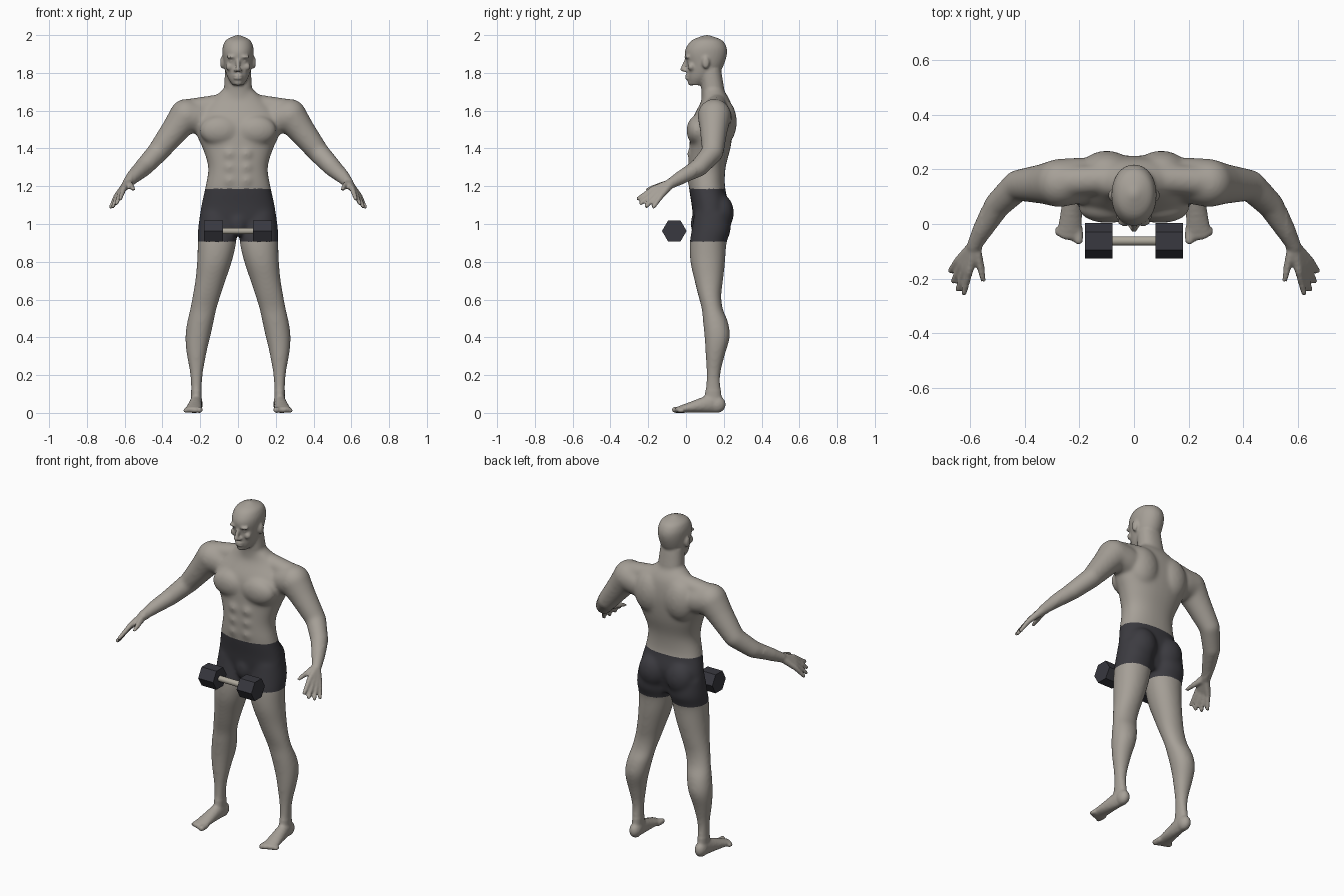
import bpy, bmesh, math
from mathutils import Matrix, Vector

cube = bpy.data.objects.get("Cube")
if cube:
    bpy.data.objects.remove(cube)


def material(name, *rgb):
    made = bpy.data.materials.new(name)
    made.use_nodes = True
    made.diffuse_color = (*rgb, 1)
    shader = made.node_tree.nodes["Principled BSDF"]
    shader.inputs["Base Color"].default_value = made.diffuse_color
    return made


skin = material("skin", .38, .35, .31)
cloth = material("dark cloth", .045, .044, .052)
iron = material("dark iron", .04, .04, .05)
grip = material("pale grip", .42, .39, .33)

# The left half and the middle are modelled; a mirror modifier adds the right half
bm = bmesh.new()


def ball(center, *radii):
    """Sphere, or an ellipsoid when three radii are given."""
    size = radii if len(radii) == 3 else radii * 3
    matrix = Matrix.LocRotScale(Vector(center), None, Vector(size))
    bmesh.ops.create_uvsphere(bm, u_segments=16, v_segments=10, radius=1, matrix=matrix)


def limb(joints, radii):
    """Tapered round limb: a ball at each joint and a cone between joints."""
    joints = [Vector(joint) for joint in joints]
    for joint, radius in zip(joints, radii):
        ball(joint, radius)
    for start, end, thick, thin in zip(joints, joints[1:], radii, radii[1:]):
        along = end - start
        matrix = Matrix.LocRotScale((start + end) / 2, along.to_track_quat("Z", "Y"), None)
        bmesh.ops.create_cone(bm, cap_ends=True, segments=16, radius1=thick, radius2=thin,
                              depth=along.length, matrix=matrix)


def smooth_rows(rows, steps=4):
    """Round off the change from one section to the next."""
    rows = [Vector(row) for row in rows]
    rows = [rows[0], *rows, rows[-1]]
    for before, a, b, after in zip(rows, rows[1:], rows[2:], rows[3:]):
        out, back = a + (b - before) / 6, b - (after - a) / 6
        for i in range(steps):
            t = i / steps
            early, middle, late = a.lerp(out, t), out.lerp(back, t), back.lerp(b, t)
            yield early.lerp(middle, t).lerp(middle.lerp(late, t), t)
    yield rows[-1]


def loft(rows, center=lambda z: 0, squareness=.88, count=32):
    """Closed upright form from (height, half width, front, back) sections."""
    def soften(value):
        return math.copysign(abs(value) ** squareness, value)

    rings = []
    for z, wide, front, back in smooth_rows(rows):
        ring = []
        for k in range(count):
            angle = math.tau * k / count
            x = center(z) + wide * soften(math.cos(angle))
            y = (front + back) / 2 + (back - front) / 2 * soften(math.sin(angle))
            ring.append(bm.verts.new((x, y, z)))
        rings.append(ring)
    for low, high in zip(rings, rings[1:]):
        for k in range(count):
            bm.faces.new((low[k - 1], low[k], high[k], high[k - 1]))
    bm.faces.new(rings[0])
    bm.faces.new(rings[-1])


# Torso and neck
loft([(.94, .16, .06, .19), (1.02, .2, .04, .21), (1.1, .194, .03, .225), (1.2, .172, .015, .206),
      (1.3, .158, .013, .21), (1.4, .187, .018, .235), (1.48, .222, .022, .247),
      (1.56, .224, .035, .25), (1.65, .15, .08, .235), (1.72, .07, .09, .19)])
loft([(1.62, .09, .08, .22), (1.7, .076, .082, .205), (1.82, .068, .07, .185)])

# Chest, shoulder blade, buttock, groin and belly muscles
ball((.095, .058, 1.495), .11, .056, .08)
ball((.1, .195, 1.54), .1, .075, .125)
ball((.092, .18, 1.06), .088, .075, .1)
ball((0, .06, 1), .05, .036, .07)
for row in range(3):
    ball((.042, .027, 1.23 + .07 * row), .036, .021, .034)

# Skull and jaw
loft([(1.735, .028, .018, .09), (1.77, .052, .009, .14), (1.81, .067, .006, .182),
      (1.85, .076, .004, .203), (1.9, .082, -.007, .217), (1.94, .08, .004, .213),
      (1.975, .062, .035, .187), (2, .01, .1, .12)], squareness=.95)

# Nose, nostrils, lips and chin
limb([(0, 0, 1.868), (0, -.018, 1.818)], [.009, .013])
ball((.013, -.006, 1.813), .01)
for lip in (1.786, 1.771):
    ball((0, .007, lip), .025, .013, .007)
ball((0, .026, 1.75), .024, .018, .018)

# Brow, eye, cheek and ear
ball((.033, .008, 1.884), .03, .017, .009)
ball((.033, .018, 1.862), .016, .012, .009)
ball((.046, .028, 1.832), .02)
ball((.083, .105, 1.855), .012, .02, .034)

# Shoulder slope and arm
shoulder = Vector((.275, .15, 1.573))
elbow = Vector((.425, .142, 1.38))
wrist = Vector((.585, -.08, 1.215))
limb([(0, .17, 1.652), (.27, .155, 1.602)], [.05, .06])
limb([(.2, .16, 1.56), shoulder, shoulder.lerp(elbow, .4), elbow, (.5, .07, 1.3), (.553, -.02, 1.25), wrist],
     [.085, .09, .074, .058, .05, .038, .028])

# Hand: the fingers fan out from first to last, the middle two being longer
first_knuckle, last_knuckle = Vector((.604, -.172, 1.188)), Vector((.644, -.133, 1.147))
first_tip, last_tip = Vector((.623, -.252, 1.135)), Vector((.673, -.172, 1.09))
for finger in range(4):
    knuckle = first_knuckle.lerp(last_knuckle, finger / 3)
    reach = 1.2 if finger in (1, 2) else 1
    tip = knuckle.lerp(first_tip.lerp(last_tip, finger / 3), reach)
    limb([wrist, knuckle, tip], [.024, .015, .011])
limb([wrist, (.563, -.145, 1.2), (.55, -.207, 1.183)], [.024, .017, .012])


def leg_center(z):
    """The leg slants outward from hip to knee, then drops straight."""
    t = min(max((.95 - z) / .65, 0), 1)
    return .11 + .11 * t * t * (3 - 2 * t)


# Leg
loft([(1.06, .09, .045, .23), (.97, .102, .03, .237), (.9, .102, .02, .215), (.8, .092, .023, .207),
      (.7, .08, .045, .196), (.62, .074, .065, .187), (.55, .07, .083, .195), (.48, .07, .09, .223),
      (.4, .066, .098, .232), (.3, .05, .104, .204), (.2, .033, .108, .182), (.1, .028, .1, .187),
      (.03, .03, .08, .195)], leg_center, squareness=.95)

# Foot: heel, then a sole that widens and flattens toward the toes
ball((.22, .165, .045), .034, .046, .045)
slices = 10
for i in range(slices + 1):
    t = i / slices
    thick = .054 - .036 * t
    ball((.22 + .016 * t, .15 - .18 * t, thick), .032 + .015 * t, .03, thick)
for toe in range(5):
    size = .0125 if toe else .0165
    x = .203 + .0185 * toe
    limb([(x, -.02, size), (x, -.06 + .007 * toe, size)], [size, size])

# Fuse all masses into one body
bmesh.ops.recalc_face_normals(bm, faces=bm.faces)
masses = bpy.data.meshes.new("masses")
bm.to_mesh(masses)
bm.free()
body = bpy.data.objects.new("body_with_shorts", masses)
bpy.context.collection.objects.link(body)
body.modifiers.new("mirror", "MIRROR").use_mirror_merge = False
fuse = body.modifiers.new("fuse", "REMESH")
fuse.mode = "VOXEL"
fuse.voxel_size = .007
bpy.context.view_layer.update()
graph = bpy.context.evaluated_depsgraph_get()
mesh = bpy.data.meshes.new_from_object(body.evaluated_get(graph))
body.modifiers.clear()
body.data = mesh
mesh.shade_smooth()

# Shorts are the band of faces around hips and upper thighs
mesh.materials.append(skin)
mesh.materials.append(cloth)
for face in mesh.polygons:
    x, y, z = face.center
    face.material_index = int(.905 < z < 1.185 and abs(x) < .35)

# Relax the large forms more than the face, hands and feet
large = body.vertex_groups.new(name="large forms")
large.add([v.index for v in mesh.vertices if .12 < v.co.z < 1.72 and abs(v.co.x) < .56], 1, "REPLACE")
for group, rounds in (("", 2), (large.name, 16)):
    relax = body.modifiers.new("relax", "SMOOTH")
    relax.factor = 1
    relax.iterations = rounds
    relax.vertex_group = group


# Dumbbell
def bar(name, x, sides, radius, length, look):
    bpy.ops.mesh.primitive_cylinder_add(vertices=sides, radius=radius, depth=length,
                                        location=(x, -.062, .963), rotation=(0, math.pi / 2, 0))
    part = bpy.context.object
    part.name = name
    part.data.materials.append(look)
    bpy.ops.object.shade_smooth_by_angle()


bar("dumbbell_handle", 0, 24, .017, .18, grip)
for side, x in (("left", .129), ("right", -.129)):
    bar(f"dumbbell_{side}_weight", x, 6, .065, .1, iron)
